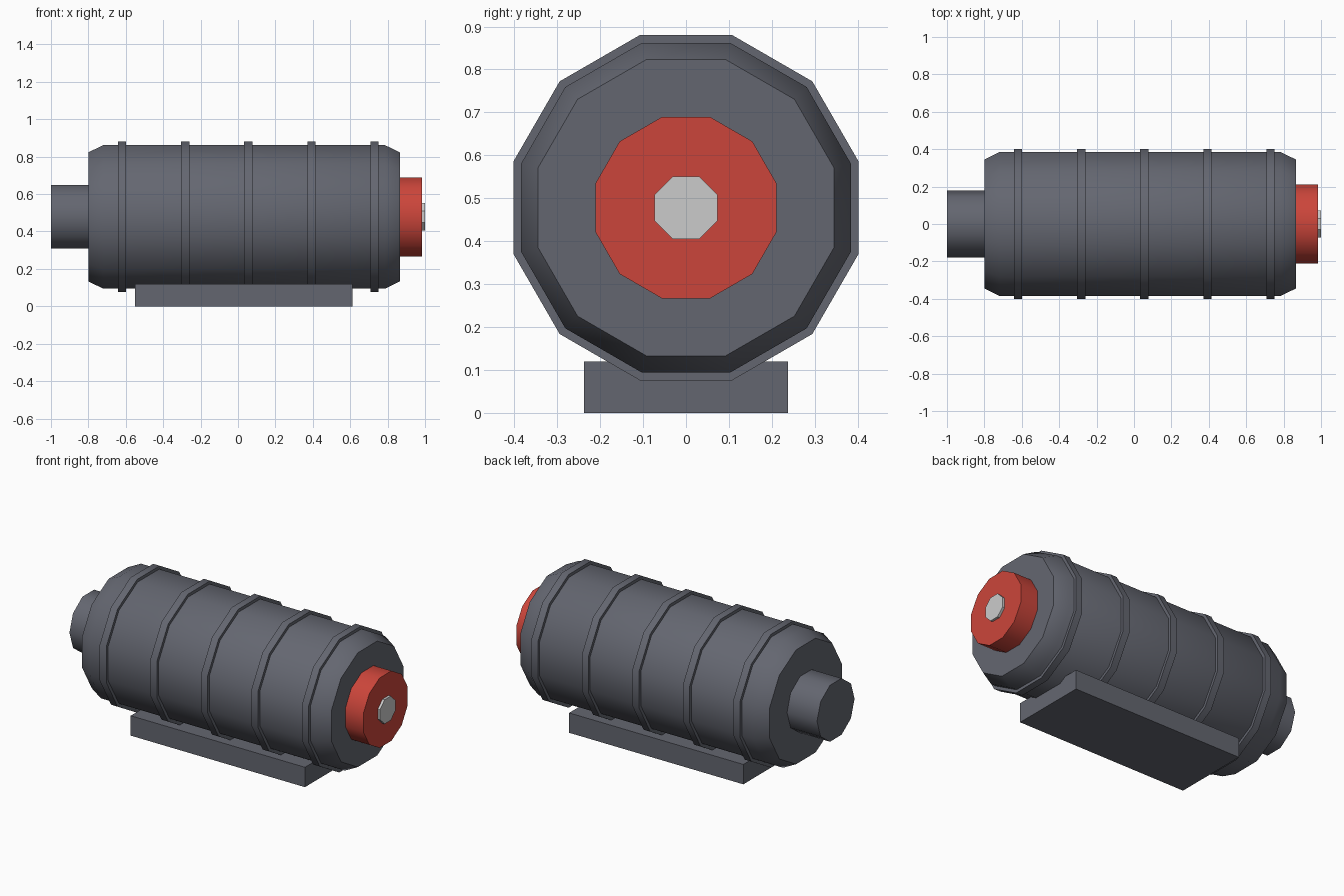
import bpy
import bmesh
from math import cos, sin, pi, radians

default = bpy.data.objects.get("Cube")
if default:
    bpy.data.objects.remove(default, do_unlink=True)

AXIS_Z = 0.478


def material(name, rgb):
    m = bpy.data.materials.new(name)
    m.use_nodes = True
    m.diffuse_color = (*rgb, 1)
    m.node_tree.nodes["Principled BSDF"].inputs["Base Color"].default_value = (*rgb, 1)
    return m


steel = material("dark steel", (0.127, 0.134, 0.163))
red = material("warning red", (0.6, 0.06, 0.043))
silver = material("light silver", (0.6, 0.6, 0.6))


def finish(name, bm, mat):
    bmesh.ops.recalc_face_normals(bm, faces=bm.faces)
    mesh = bpy.data.meshes.new(name)
    bm.to_mesh(mesh)
    bm.free()
    mesh.materials.append(mat)
    mesh.shade_smooth()
    mesh.set_sharp_from_angle(angle=radians(40))
    obj = bpy.data.objects.new(name, mesh)
    bpy.context.collection.objects.link(obj)
    return obj


def lathe(name, profile, sides, mat, flat_top=True):
    """Capped solid around the x axis; profile is (x, radius), measured to the flats if flat_top."""
    bm = bmesh.new()
    phase = pi / sides if flat_top else 0
    scale = 1 / cos(pi / sides) if flat_top else 1
    loops = []
    for x, r in profile:
        angles = [phase + 2 * pi * i / sides for i in range(sides)]
        loops.append([bm.verts.new((x, r * scale * cos(a), AXIS_Z + r * scale * sin(a)))
                      for a in angles])
    for a, b in zip(loops, loops[1:]):
        for i in range(sides):
            j = (i + 1) % sides
            bm.faces.new((a[i], a[j], b[j], b[i]))
    bm.faces.new(loops[0])
    bm.faces.new(loops[-1])
    return finish(name, bm, mat)


# Main drum with chamfered ends
lathe("drum", [(-0.80, 0.345), (-0.72, 0.384), (0.785, 0.384), (0.865, 0.345)], 12, steel)

# Evenly spaced bands around the drum
for i in range(5):
    x = -0.62 + i * 0.3375
    lathe(f"band_{i + 1}", [(x - 0.022, 0.402), (x + 0.022, 0.402)], 12, steel)

# Rear stub, red end cap and its silver hub
lathe("rear_stub", [(-1.0, 0.179), (-0.79, 0.179)], 10, steel, flat_top=False)
lathe("end_cap", [(0.855, 0.211), (0.985, 0.211)], 12, red)
lathe("hub", [(0.975, 0.073), (1.0, 0.073)], 8, silver)

# Base plate
bm = bmesh.new()
bmesh.ops.create_cube(bm, size=1)
bmesh.ops.scale(bm, vec=(1.163, 0.476, 0.12), verts=bm.verts)
bmesh.ops.translate(bm, vec=(0.032, 0, 0.06), verts=bm.verts)
finish("base_plate", bm, steel)
